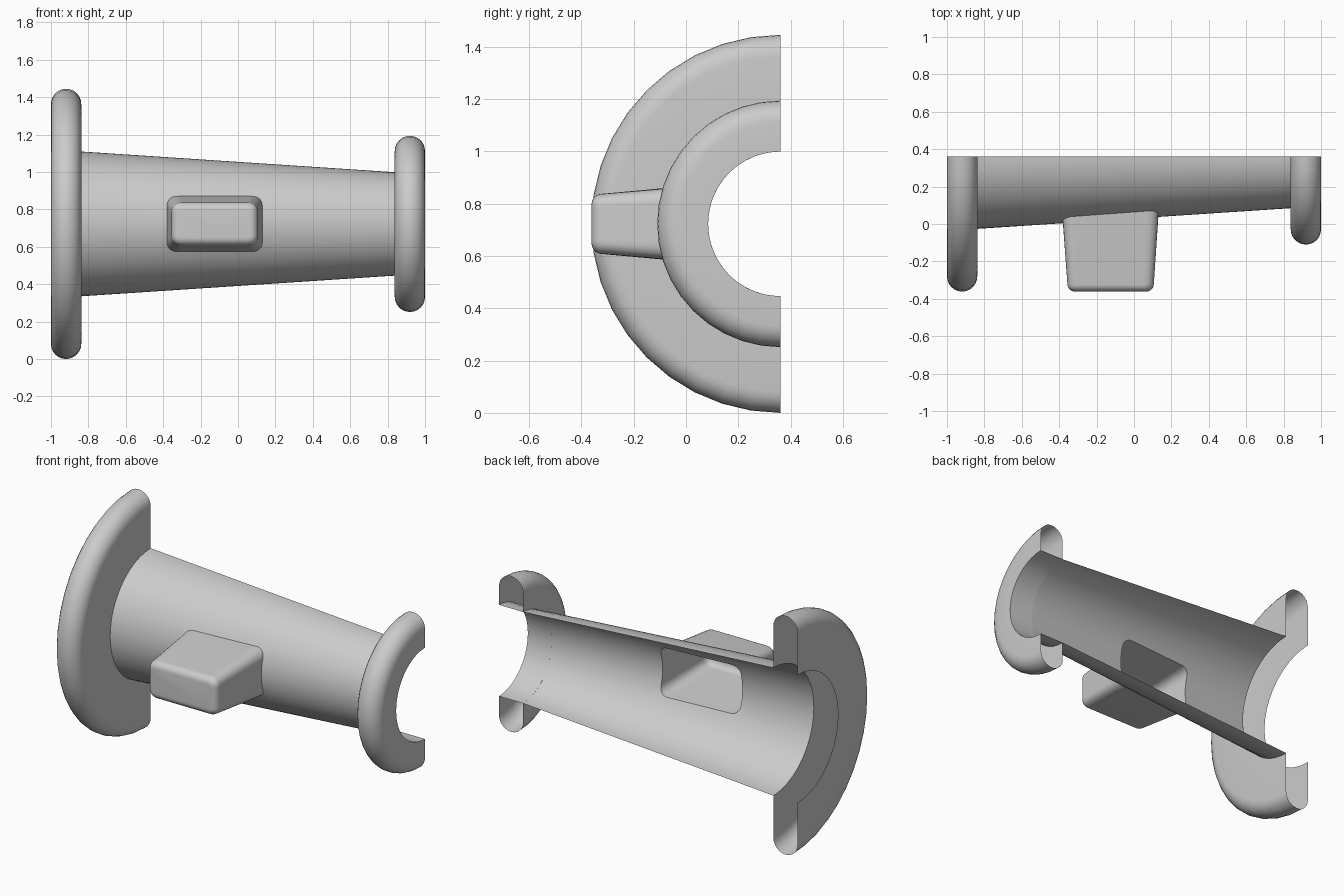
import bpy, math
from math import sin, cos, pi

if "Cube" in bpy.data.objects:
    bpy.data.objects.remove(bpy.data.objects["Cube"])

YC, ZC = 0.361, 0.7225          # axis of the half spool
XE = 0.838                      # tube half length
R_LEFT, R_RIGHT = 0.387, 0.2765  # tube radii at the ends


def tube_radius(x):
    return R_LEFT + (R_RIGHT - R_LEFT) * (x + XE) / (2 * XE)


def polar(x, r, a):
    return (x, YC - r * cos(a), ZC + r * sin(a))


def skin(name, rows, closed=False, cap=False):
    """Quad surface through rows of points."""
    n = len(rows[0])
    verts = [p for row in rows for p in row]
    faces = []
    for i in range(len(rows) - 1):
        for j in range(n if closed else n - 1):
            k = (j + 1) % n
            faces.append((i * n + j, (i + 1) * n + j, (i + 1) * n + k, i * n + k))
    if cap:
        faces.append(tuple(range(n)))
    me = bpy.data.meshes.new(name)
    me.from_pydata(verts, [], faces)
    ob = bpy.data.objects.new(name, me)
    bpy.context.collection.objects.link(ob)
    bpy.ops.object.select_all(action='DESELECT')
    ob.select_set(True)
    bpy.context.view_layer.objects.active = ob
    bpy.ops.object.shade_smooth_by_angle(angle=math.radians(35))
    return ob


def flange(name, x0, x1, hole, rim, sleeve):
    """Half disc shell with a round rim, open at the cut plane."""
    b, xm = (x1 - x0) / 2, (x0 + x1) / 2
    prof = [(x0, hole)]
    for i in range(13):
        a = pi * i / 12
        prof.append((xm - b * cos(a), rim - b + b * sin(a)))
    prof.append((x1, hole))
    if sleeve:
        prof.append((x0, hole))
    skin(name, [[polar(x, r, -pi / 2 + pi * j / 20) for j in range(21)] for x, r in prof])


flange("large_flange", -1.0, -XE, R_LEFT, 0.7225, False)
flange("small_flange", XE, 1.0, R_RIGHT, 0.471, True)

# Square perimeter, counter-clockwise, shared by tube opening and block
N = 24
square = []
for s in range(4):
    for i in range(N):
        u, v = 1, -1 + 2 * i / N
        for _ in range(s):
            u, v = -v, u
        square.append((u, v))

BX = -0.125  # block centre


def rounded(hx, hz, r):
    """Rounded rectangle sampled from the square perimeter."""
    pts = []
    for u, v in square:
        x, z = u * hx, v * hz
        ix = max(-hx + r, min(hx - r, x))
        iz = max(-hz + r, min(hz - r, z))
        d = math.hypot(x - ix, z - iz)
        pts.append((BX + ix + (x - ix) * r / d, iz + (z - iz) * r / d))
    return pts


# Conical half tube with an opening where the block joins
opening = [(x, math.asin(z / tube_radius(x))) for x, z in rounded(0.255, 0.148, 0.05)]
rows = []
for i in range(15):
    t = i / 14
    row = []
    for (x, a), (u, v) in zip(opening, square):
        px = x + (u * XE - x) * t
        row.append(polar(px, tube_radius(px), a + (v * pi / 2 - a) * t))
    rows.append(row)
skin("tube", rows, closed=True)

# Hollow tapered block, from rounded tip back to the tube surface
TIP, B = -0.361, 0.04
block = []
for i in range(7):
    a = pi / 2 * (1 - i / 6)
    y, inset = TIP + B * (1 - sin(a)), B * (1 - cos(a))
    block.append([(x, y, ZC + z) for x, z in rounded(0.231 - inset, 0.115 - inset, 0.05 - inset)])
block.append(rows[0])
skin("block", block, closed=True, cap=True)
